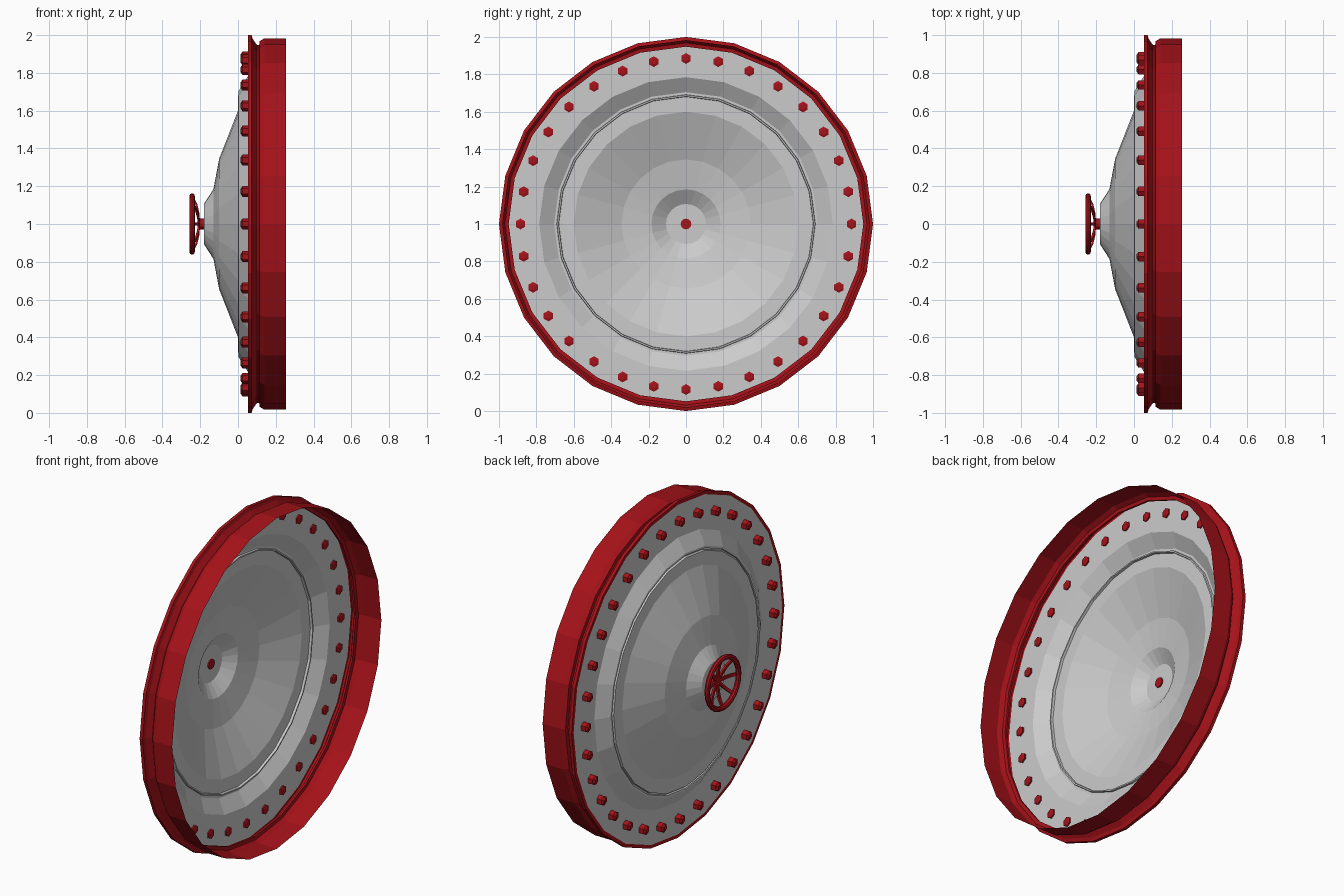
import bpy, bmesh
from math import sin, cos, tau, pi
from mathutils import Vector

if "Cube" in bpy.data.objects:
    bpy.data.objects.remove(bpy.data.objects["Cube"])

AXIS = Vector((0, 0, 1))  # the whole model turns about the x line through z = 1

red = bpy.data.materials.new("red_paint")
red.diffuse_color = (0.38, 0.006, 0.01, 1)
red.use_nodes = True
red.node_tree.nodes["Principled BSDF"].inputs["Base Color"].default_value = red.diffuse_color


def polar(x, r, a):
    return Vector((x, r * sin(a), r * cos(a)))


def make_object(name, bm, mat=None):
    bmesh.ops.recalc_face_normals(bm, faces=bm.faces)
    me = bpy.data.meshes.new(name)
    bm.to_mesh(me)
    bm.free()
    if mat:
        me.materials.append(mat)
    ob = bpy.data.objects.new(name, me)
    bpy.context.collection.objects.link(ob)
    return ob


def lathe(bm, profile, sides, center=AXIS, caps=(False, False), loop=False):
    """Revolve (x, radius) points about the x direction."""
    rings = [[bm.verts.new(center + polar(x, r, tau * i / sides)) for i in range(sides)]
             for x, r in profile]
    pairs = list(zip(rings, rings[1:])) + ([(rings[-1], rings[0])] if loop else [])
    for a, b in pairs:
        for i in range(sides):
            j = (i + 1) % sides
            bm.faces.new((a[i], a[j], b[j], b[i]))
    if caps[0]:
        bm.faces.new(rings[0])
    if caps[1]:
        bm.faces.new(rings[-1])


# Red outer rim: flange, groove and wide open band
bm = bmesh.new()
lathe(bm, [(0.053, 0.98), (0.053, 1.0), (0.072, 1.0), (0.078, 0.98), (0.1, 0.948),
           (0.112, 0.948), (0.115, 0.968), (0.14, 0.983), (0.255, 0.983)], 24)
make_object("rim", bm, red)

# Grey dished cover with a fine seam and a raised centre boss
bm = bmesh.new()
lathe(bm, [(0.054, 0.985), (0.054, 0.785), (0.003, 0.705), (0.003, 0.692), (0.014, 0.690),
           (0.014, 0.682), (0.0, 0.680), (0.0, 0.60), (-0.1, 0.345), (-0.13, 0.185),
           (-0.18, 0.107)], 24, caps=(False, True))
make_object("cover", bm)

# Ring of hexagonal bolts passing through the cover
bm = bmesh.new()
for k in range(32):
    center = AXIS + polar(0, 0.885, tau * k / 32)
    lathe(bm, [(0.014, 0.014), (0.024, 0.029), (0.046, 0.029), (0.062, 0.029), (0.066, 0.016)],
          6, center, (True, True))
make_object("bolts", bm, red)

# Handwheel shaft and hub
bm = bmesh.new()
lathe(bm, [(-0.215, 0.02), (-0.21, 0.029), (-0.172, 0.029)], 12, caps=(True, True))
make_object("wheel_shaft", bm, red)

# Handwheel ring
bm = bmesh.new()
lathe(bm, [(-0.243 + 0.015 * cos(t * pi / 4), 0.147 + 0.016 * sin(t * pi / 4))
           for t in range(8)], 24, loop=True)
make_object("wheel_ring", bm, red)

# Bent spokes from hub to ring
bm = bmesh.new()
for k in range(8):
    a = tau * k / 8
    side = Vector((0, cos(a), -sin(a))) * 0.009
    thick = Vector((0.006, 0, 0))
    loops = []
    for x, r in [(-0.207, 0.015), (-0.211, 0.06), (-0.221, 0.105), (-0.24, 0.142)]:
        p = AXIS + polar(x, r, a)
        loops.append([bm.verts.new(p + s * side + t * thick)
                      for s, t in ((-1, -1), (1, -1), (1, 1), (-1, 1))])
    for u, v in zip(loops, loops[1:]):
        for i in range(4):
            j = (i + 1) % 4
            bm.faces.new((u[i], u[j], v[j], v[i]))
    bm.faces.new(loops[0])
    bm.faces.new(loops[-1])
make_object("wheel_spokes", bm, red)
